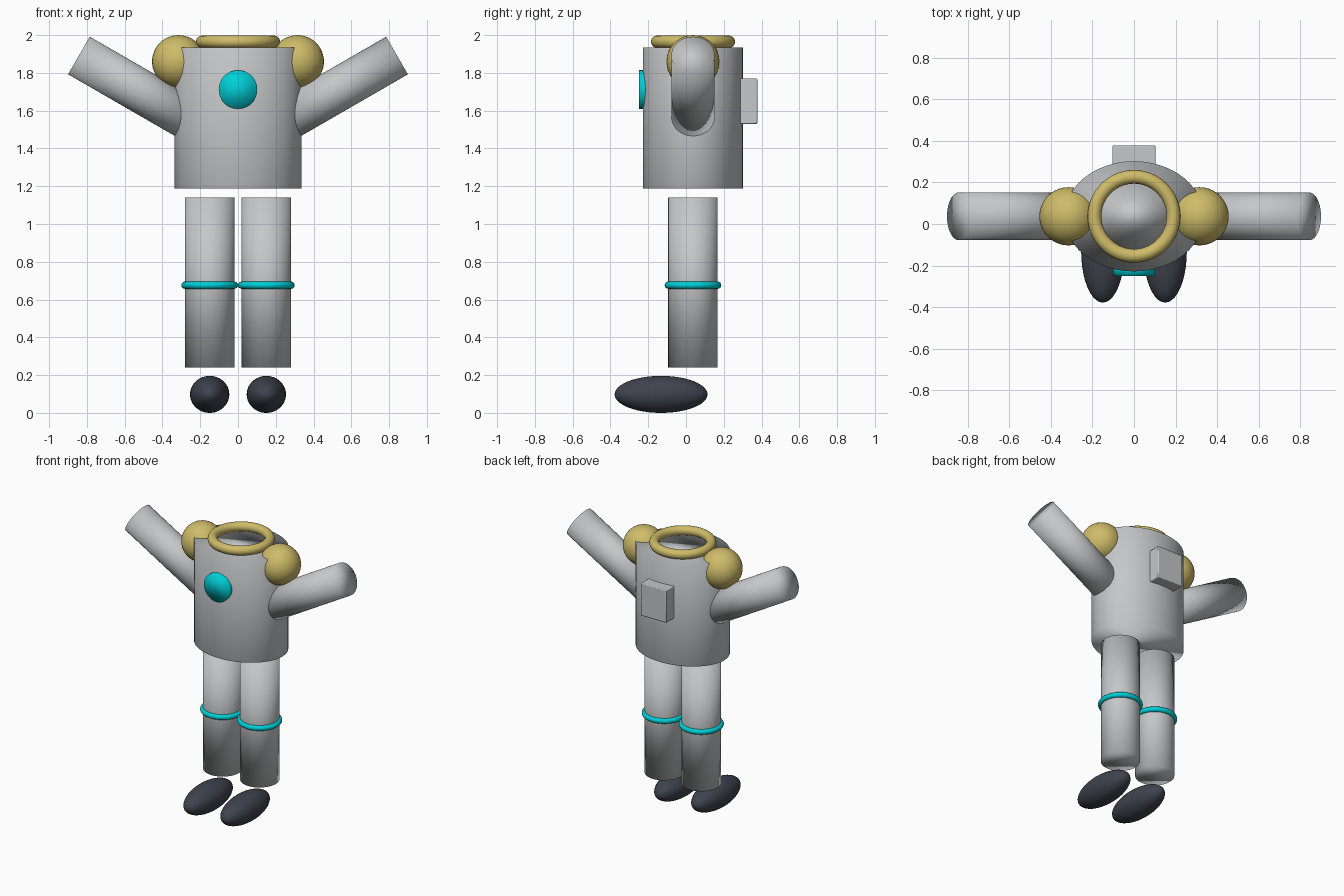
import bpy
from math import radians, sin, cos

cube = bpy.data.objects.get("Cube")
if cube:
    bpy.data.objects.remove(cube, do_unlink=True)


def material(name, color):
    m = bpy.data.materials.new(name)
    m.use_nodes = True
    rgba = (*color, 1)
    m.diffuse_color = rgba
    m.node_tree.nodes["Principled BSDF"].inputs["Base Color"].default_value = rgba
    return m


GREY = material("suit grey", (0.56, 0.57, 0.58))
GOLD = material("trim gold", (0.62, 0.50, 0.14))
CYAN = material("light cyan", (0.0, 0.62, 0.68))
DARK = material("boot charcoal", (0.05, 0.055, 0.075))
MID = 0.037  # body centre line in y


def finish(name, mat, scale=(1, 1, 1)):
    ob = bpy.context.object
    ob.name = name
    ob.scale = scale
    ob.data.materials.append(mat)
    bpy.ops.object.shade_smooth()
    return ob


def cylinder(name, mat, loc, radius, depth, rot=(0, 0, 0), scale=(1, 1, 1)):
    bpy.ops.mesh.primitive_cylinder_add(vertices=48, radius=radius, depth=depth,
                                        location=loc, rotation=rot)
    return finish(name, mat, scale)


def ball(name, mat, loc, scale):
    bpy.ops.mesh.primitive_uv_sphere_add(segments=40, ring_count=24, radius=1, location=loc)
    return finish(name, mat, scale)


def ring(name, mat, loc, major, minor):
    bpy.ops.mesh.primitive_torus_add(major_segments=56, minor_segments=16, location=loc,
                                     major_radius=major, minor_radius=minor)
    return finish(name, mat)


# Torso, neck ring and chest light
cylinder("torso", GREY, (0, MID, 1.562), 1, 0.746, scale=(0.335, 0.265, 1))
ring("neck_ring", GOLD, (0, MID, 1.965), 0.19, 0.033)
cylinder("chest_light", CYAN, (0, -0.22, 1.712), 0.102, 0.06, rot=(radians(90), 0, 0))

# Back pack
bpy.ops.mesh.primitive_cube_add(size=1, location=(0, 0.288, 1.65))
pack = finish("back_pack", GREY, (0.208, 0.18, 0.24))
bpy.ops.object.transform_apply(location=False, rotation=False, scale=True)
bevel = pack.modifiers.new("soft edges", 'BEVEL')
bevel.width = 0.006
bevel.segments = 2
bpy.ops.object.shade_smooth_by_angle(angle=radians(40))

# Limbs, mirrored on both sides
ARM_LENGTH = 0.75
tilt = radians(60)
for side, s in (("left", 1), ("right", -1)):
    arm = (s * (0.842 - sin(tilt) * ARM_LENGTH / 2), MID, 1.892 - cos(tilt) * ARM_LENGTH / 2)
    cylinder(side + "_arm", GREY, arm, 0.115, ARM_LENGTH, rot=(0, s * tilt, 0))
    ball(side + "_shoulder", GOLD, (s * 0.315, MID, 1.86), (0.14, 0.14, 0.14))
    cylinder(side + "_leg", GREY, (s * 0.15, MID, 0.69), 0.131, 0.9)
    ring(side + "_knee_ring", CYAN, (s * 0.15, MID, 0.676), 0.131, 0.019)
    ball(side + "_boot", DARK, (s * 0.15, -0.132, 0.098), (0.104, 0.246, 0.098))
